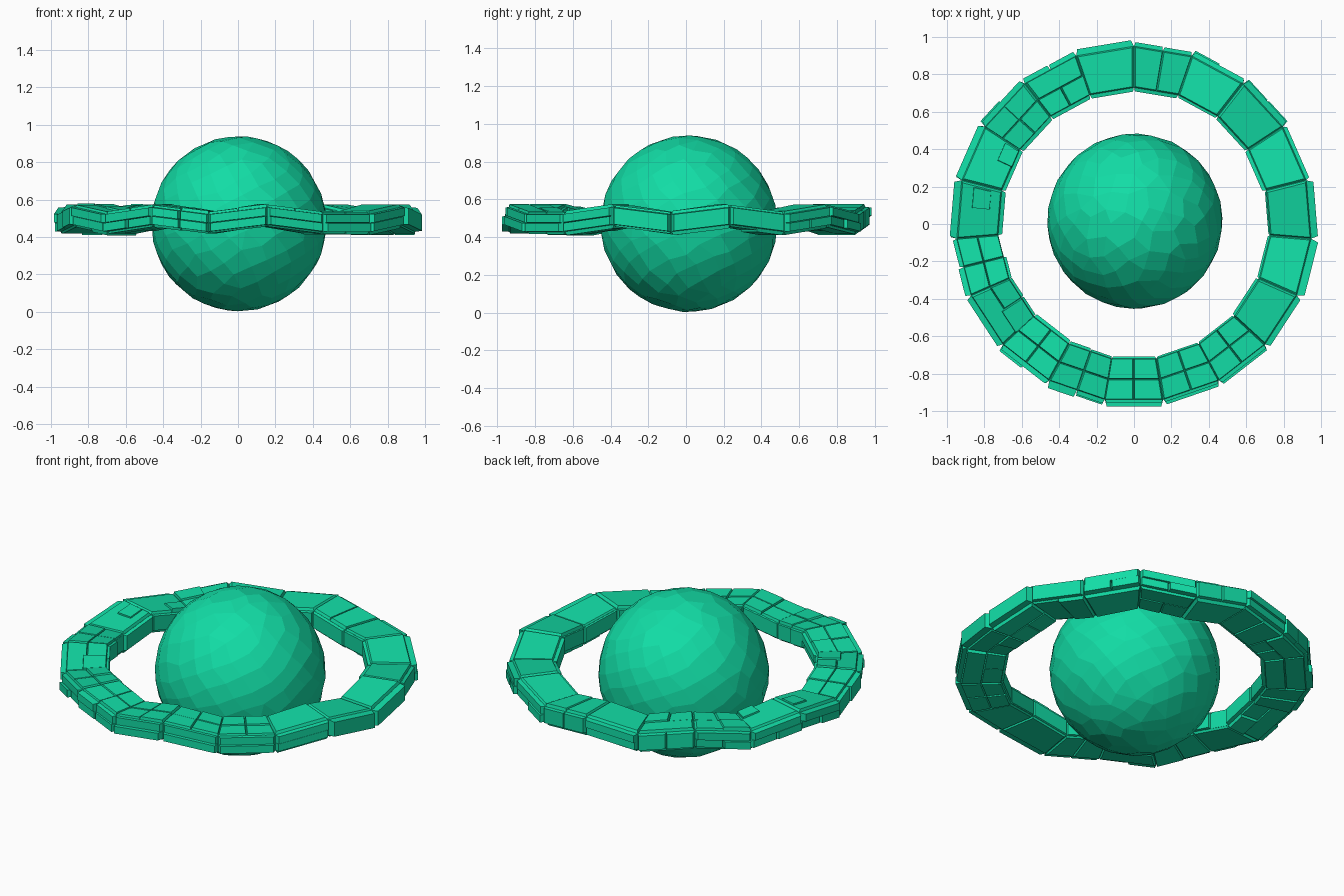
import bpy, bmesh, math, random
from mathutils import Vector

if "Cube" in bpy.data.objects:
    bpy.data.objects.remove(bpy.data.objects["Cube"])

random.seed(11)
N = 19                      # ring segments
R_IN, R_OUT = 0.728, 0.952  # ring radii
HALF = 0.047                # half thickness of the ring body
LOW, HIGH = 0.475, 0.513    # alternating corner heights

green = bpy.data.materials.new("green")
green.diffuse_color = (0.006, 0.72, 0.38, 1)
green.use_nodes = True
green.node_tree.nodes["Principled BSDF"].inputs["Base Color"].default_value = green.diffuse_color


def finish(bm, name):
    bmesh.ops.recalc_face_normals(bm, faces=bm.faces)
    mesh = bpy.data.meshes.new(name)
    bm.to_mesh(mesh)
    bm.free()
    mesh.materials.append(green)
    obj = bpy.data.objects.new(name, mesh)
    bpy.context.collection.objects.link(obj)
    return obj


# Faceted globe: hull of evenly scattered, slightly jittered points
bm = bmesh.new()
COUNT = 270
for i in range(COUNT):
    z = 1 - 2 * (i + 0.5) / COUNT
    a = i * math.pi * (3 - math.sqrt(5))
    s = math.sqrt(1 - z * z)
    p = Vector((s * math.cos(a), s * math.sin(a), z))
    p += Vector([random.uniform(-0.035, 0.035) for _ in range(3)])
    bm.verts.new(p.normalized() * 0.469 + Vector((0.005, 0.015, 0.471)))
bmesh.ops.convex_hull(bm, input=bm.verts)
bmesh.ops.dissolve_limit(bm, angle_limit=math.radians(7), verts=bm.verts, edges=bm.edges)
finish(bm, "globe")


def corner(k, radius, side):
    k %= N
    a = math.radians(90 - 360 * k / N)
    z = LOW if k in (1, 3, 5, 7, 8, 10, 12, 14, 16, 18) else HIGH
    return Vector((radius * math.cos(a), radius * math.sin(a), z + side * HALF))


# Zigzag ring body
bm = bmesh.new()
loops = []
for k in range(N):
    loops.append([bm.verts.new(corner(k, r, s))
                  for r, s in ((R_IN, -1), (R_OUT, -1), (R_OUT, 1), (R_IN, 1))])
for k in range(N):
    a, b = loops[k], loops[(k + 1) % N]
    for j in range(4):
        bm.faces.new((a[j], a[(j + 1) % 4], b[(j + 1) % 4], b[j]))
finish(bm, "ring_body")

# Panel layouts as (u0, u1, v0, v1): u runs along the segment, v across it
FULL = [(0, 1, 0, 1)]
SPLIT = [(0, .5, 0, 1), (.5, 1, 0, 1)]
LANES = [(0, 1, 0, .5), (0, 1, .5, 1)]
GRID = [(0, .5, 0, .5), (.5, 1, 0, .5), (0, .5, .5, 1), (.5, 1, .5, 1)]
MIXED = [(0, .5, 0, .5), (.5, 1, 0, .5), (0, 1, .5, 1)]
HALF_RUN = [(0, .5, 0, 1)]


def add_panel(bm, quad, centre, rect, height, taper=0.93):
    a, b, c, d = quad       # a->b along u at v=0, d->c along u at v=1
    n = (b - a).cross(d - a).normalized()
    if n.dot((a + b + c + d) / 4 - centre) < 0:
        n.negate()
    u0, u1, v0, v1 = rect
    base = [a.lerp(b, u).lerp(d.lerp(c, u), v)
            for u, v in ((u0, v0), (u1, v0), (u1, v1), (u0, v1))]
    mid = sum(base, Vector()) / 4
    low = [bm.verts.new(p - n * 0.003) for p in base]
    top = [bm.verts.new(mid.lerp(p, taper) + n * height) for p in base]
    bm.faces.new(low)
    bm.faces.new(top)
    for j in range(4):
        i = (j + 1) % 4
        bm.faces.new((low[j], low[i], top[i], top[j]))


def panel_band(name, v_start, v_end, layout_for, heights):
    bm = bmesh.new()
    for k in range(N):
        quad = [corner(k, *v_start), corner(k + 1, *v_start),
                corner(k + 1, *v_end), corner(k, *v_end)]
        centre = sum((corner(k + i, r, 0) for i in (0, 1) for r in (R_IN, R_OUT)), Vector()) / 4
        for rect in layout_for(k):
            add_panel(bm, quad, centre, rect, random.uniform(*heights))
    finish(bm, name)


def top_layout(k):
    if k == 0:
        return SPLIT
    if k in (7, 8, 9, 10, 11, 13):
        return GRID
    return {12: MIXED, 14: FULL, 16: MIXED, 17: MIXED}.get(k, FULL)


# Raised plates on the four sides of the ring
panel_band("top_plates", (R_IN, 1), (R_OUT, 1), top_layout, (0.010, 0.018))
panel_band("bottom_plates", (R_IN, -1), (R_OUT, -1),
           lambda k: random.choice((FULL, SPLIT, LANES, MIXED, GRID)), (0.008, 0.020))
panel_band("outer_plates", (R_OUT, -1), (R_OUT, 1),
           lambda k: FULL if 3 <= k <= 5 else random.choice((SPLIT, LANES, MIXED, GRID)),
           (0.014, 0.042))
panel_band("inner_plates", (R_IN, -1), (R_IN, 1),
           lambda k: FULL if k < 8 else random.choice((HALF_RUN, SPLIT, LANES, FULL)),
           (0.006, 0.022))

# Small plates stacked on the top face, mostly on the left side
bm = bmesh.new()
for k, rect in ((14, (.55, .95, .25, .7)), (15, (.55, .95, .0, .4)), (16, (.0, .5, .5, 1)),
                (17, (.5, 1, .0, .5)), (12, (.0, .5, .0, .6)), (11, (.5, 1, .0, .5))):
    quad = [corner(k, R_IN, 1), corner(k + 1, R_IN, 1),
            corner(k + 1, R_OUT, 1), corner(k, R_OUT, 1)]
    add_panel(bm, quad, Vector((0, 0, 0)), rect, 0.023)
finish(bm, "stacked_top_plates")
